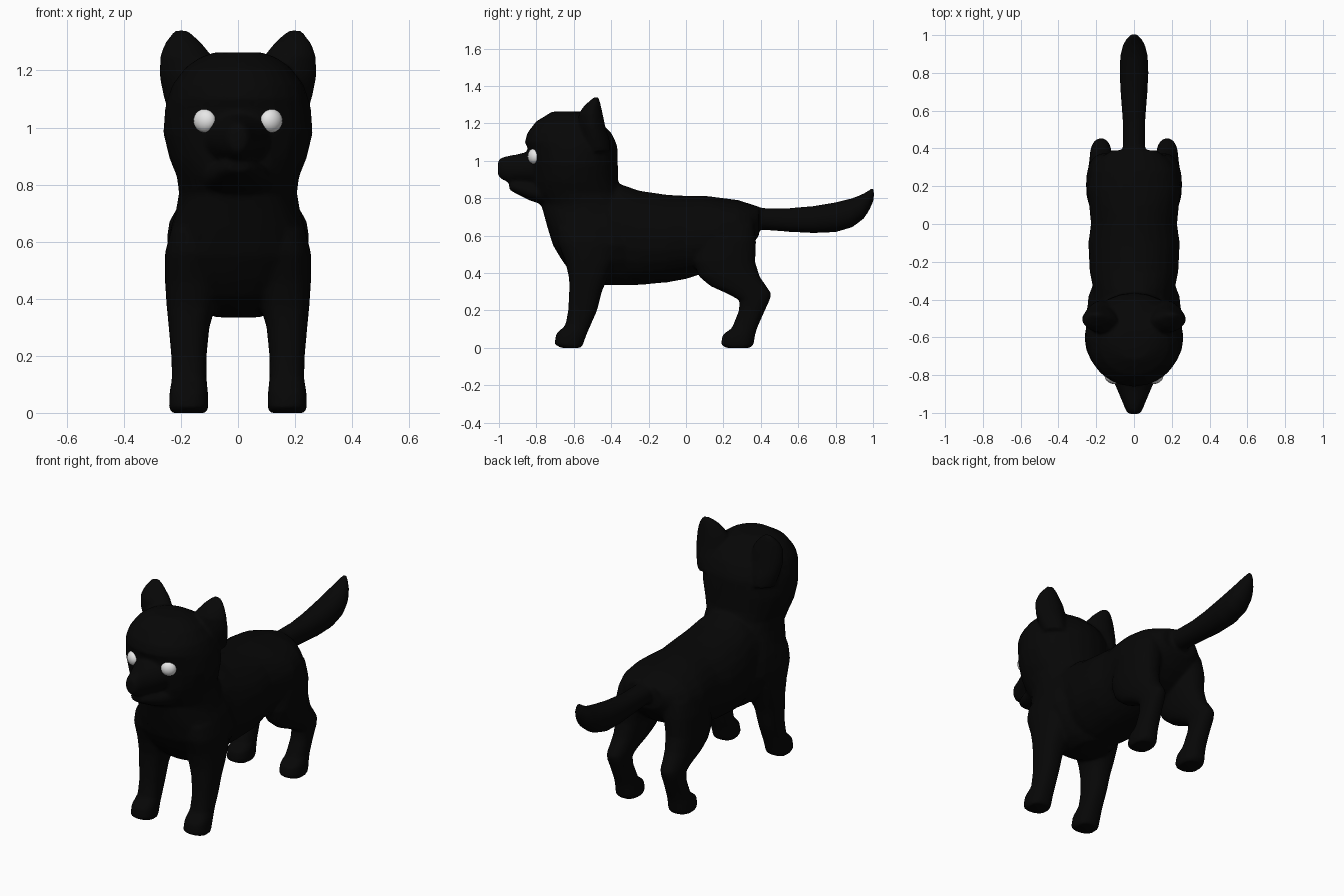
import bpy, bmesh, math
from mathutils import Matrix


def material(name, value):
    m = bpy.data.materials.new(name)
    m.diffuse_color = (value, value, value, 1)
    return m


BLACK = material("black fur", 0.002)
WHITE = material("white eye", 0.8)


def loft(bm, axis, rows, power=2.3, mirror=False, segs=24):
    """Closed tube through rounded rings: (position, x0, x1, v0, v1) along y or z."""
    for side in ((1, -1) if mirror else (1,)):
        rings = []
        for t, x0, x1, v0, v1 in rows:
            ring = []
            for i in range(segs):
                a = 2 * math.pi * i / segs
                c, s = math.cos(a), math.sin(a)
                x = (x0 + x1) / 2 + (x1 - x0) / 2 * math.copysign(abs(c) ** (2 / power), c)
                v = (v0 + v1) / 2 + (v1 - v0) / 2 * math.copysign(abs(s) ** (2 / power), s)
                ring.append(bm.verts.new((side * x, t, v) if axis == "y" else (side * x, v, t)))
            rings.append(ring)
        faces = [bm.faces.new(rings[0]), bm.faces.new(rings[-1][::-1])]
        for r, q in zip(rings, rings[1:]):
            for i in range(segs):
                j = (i + 1) % segs
                faces.append(bm.faces.new((r[j], r[i], q[i], q[j])))
        bmesh.ops.recalc_face_normals(bm, faces=faces)


def even(rows):
    """Rings centred on x = 0, given by half width."""
    return [(t, -w, w, a, b) for t, w, a, b in rows]


bm = bmesh.new()

# skull and neck, stacked upward
loft(bm, "z", even([
    (0.62, .235, -.72, -.30), (0.70, .22, -.748, -.28), (0.77, .207, -.78, -.30),
    (0.83, .215, -.82, -.345), (0.89, .24, -.83, -.362), (0.98, .262, -.838, -.364),
    (1.07, .256, -.848, -.366), (1.10, .247, -.862, -.375), (1.15, .23, -.848, -.40),
    (1.21, .185, -.802, -.46), (1.245, .135, -.745, -.52), (1.263, .085, -.715, -.56)]), 2.05)

# chest, tapering down to the belly
loft(bm, "z", even([
    (0.335, .08, -.50, -.27), (0.37, .14, -.57, -.25), (0.41, .18, -.62, -.24),
    (0.47, .22, -.665, -.22), (0.55, .25, -.712, -.22), (0.65, .236, -.743, -.25),
    (0.75, .20, -.77, -.27)]), 2.4)

# torso, from shoulders to rump
loft(bm, "y", even([
    (-.58, .19, .42, .76), (-.45, .22, .355, .86), (-.35, .215, .343, .875),
    (-.25, .235, .336, .84), (-.10, .242, .35, .818), (0.0, .228, .368, .813),
    (0.10, .238, .40, .813), (0.18, .25, .43, .803), (0.28, .23, .48, .79),
    (0.34, .19, .53, .77), (0.39, .12, .60, .755)]), 2.1)

# muzzle and lower jaw
loft(bm, "y", even([
    (-.72, .15, .86, 1.065), (-.84, .105, .87, 1.05), (-.90, .08, .88, 1.035),
    (-.95, .058, .885, 1.027), (-.985, .045, .90, 1.018), (-1.006, .028, .92, 1.0)]), 2.0)
loft(bm, "y", even([
    (-.72, .14, .75, .88), (-.84, .10, .79, .885), (-.91, .065, .825, .885),
    (-.945, .035, .845, .88)]))

# thin pointed ears
loft(bm, "z", [
    (1.05, .10, .245, -.54, -.40), (1.12, .09, .264, -.565, -.41),
    (1.18, .08, .276, -.575, -.43), (1.25, .09, .274, -.575, -.445),
    (1.295, .125, .258, -.545, -.455), (1.325, .155, .237, -.51, -.462),
    (1.34, .175, .222, -.492, -.468)], 1.7, True)

# front legs and paws
loft(bm, "z", [
    (0.0, .11, .235, -.67, -.56), (0.02, .103, .242, -.703, -.55),
    (0.075, .105, .24, -.695, -.53), (0.12, .11, .232, -.645, -.51),
    (0.20, .11, .234, -.63, -.475), (0.30, .10, .243, -.625, -.45),
    (0.37, .08, .25, -.625, -.42), (0.46, .06, .256, -.645, -.38),
    (0.56, .05, .256, -.685, -.36), (0.64, .05, .236, -.69, -.38)], 2.4, True)

# hind legs and paws
loft(bm, "z", [
    (0.0, .11, .235, .21, .345), (0.02, .103, .24, .187, .362),
    (0.07, .105, .238, .195, .37), (0.105, .112, .23, .245, .38),
    (0.20, .12, .228, .283, .422), (0.255, .12, .232, .285, .448),
    (0.29, .115, .235, .22, .457), (0.33, .105, .24, .13, .43),
    (0.38, .09, .246, .07, .395), (0.46, .07, .254, .04, .37),
    (0.57, .06, .252, .06, .375), (0.66, .06, .23, .10, .365)], 2.3, True)

# tail
loft(bm, "y", even([
    (0.30, .06, .64, .76), (0.42, .06, .63, .747), (0.55, .06, .62, .747),
    (0.68, .07, .613, .758), (0.80, .077, .618, .778), (0.89, .073, .645, .80),
    (0.95, .058, .69, .825), (0.98, .04, .735, .845), (1.005, .015, .79, .862)]), 2.1)

mesh = bpy.data.meshes.new("puppy_body")
bm.to_mesh(mesh)
bm.free()
mesh.materials.append(BLACK)
body = bpy.data.objects.new("puppy_body", mesh)
bpy.context.collection.objects.link(body)
bpy.context.view_layer.objects.active = body
body.select_set(True)

# blend the overlapping parts into one skin
fuse = body.modifiers.new("fuse", "REMESH")
fuse.mode = "VOXEL"
fuse.voxel_size = 0.01
soften = body.modifiers.new("soften", "SMOOTH")
soften.factor = 0.5
soften.iterations = 7
thin = body.modifiers.new("thin", "DECIMATE")
thin.ratio = 0.2
for m in list(body.modifiers):
    bpy.ops.object.modifier_apply(modifier=m.name)
bpy.ops.object.shade_smooth_by_angle(angle=math.radians(50))

# round eyes facing forward and outward
for side, label in ((1, "left"), (-1, "right")):
    bm = bmesh.new()
    bmesh.ops.create_uvsphere(
        bm, u_segments=16, v_segments=10, radius=1,
        matrix=Matrix.Translation((side * .116, -.812, 1.024))
        @ Matrix.Rotation(side * math.radians(30), 4, "Z")
        @ Matrix.Diagonal((.043, .032, .042, 1)))
    for f in bm.faces:
        f.smooth = True
    mesh = bpy.data.meshes.new(label + "_eye")
    bm.to_mesh(mesh)
    bm.free()
    mesh.materials.append(WHITE)
    bpy.context.collection.objects.link(bpy.data.objects.new(label + "_eye", mesh))
